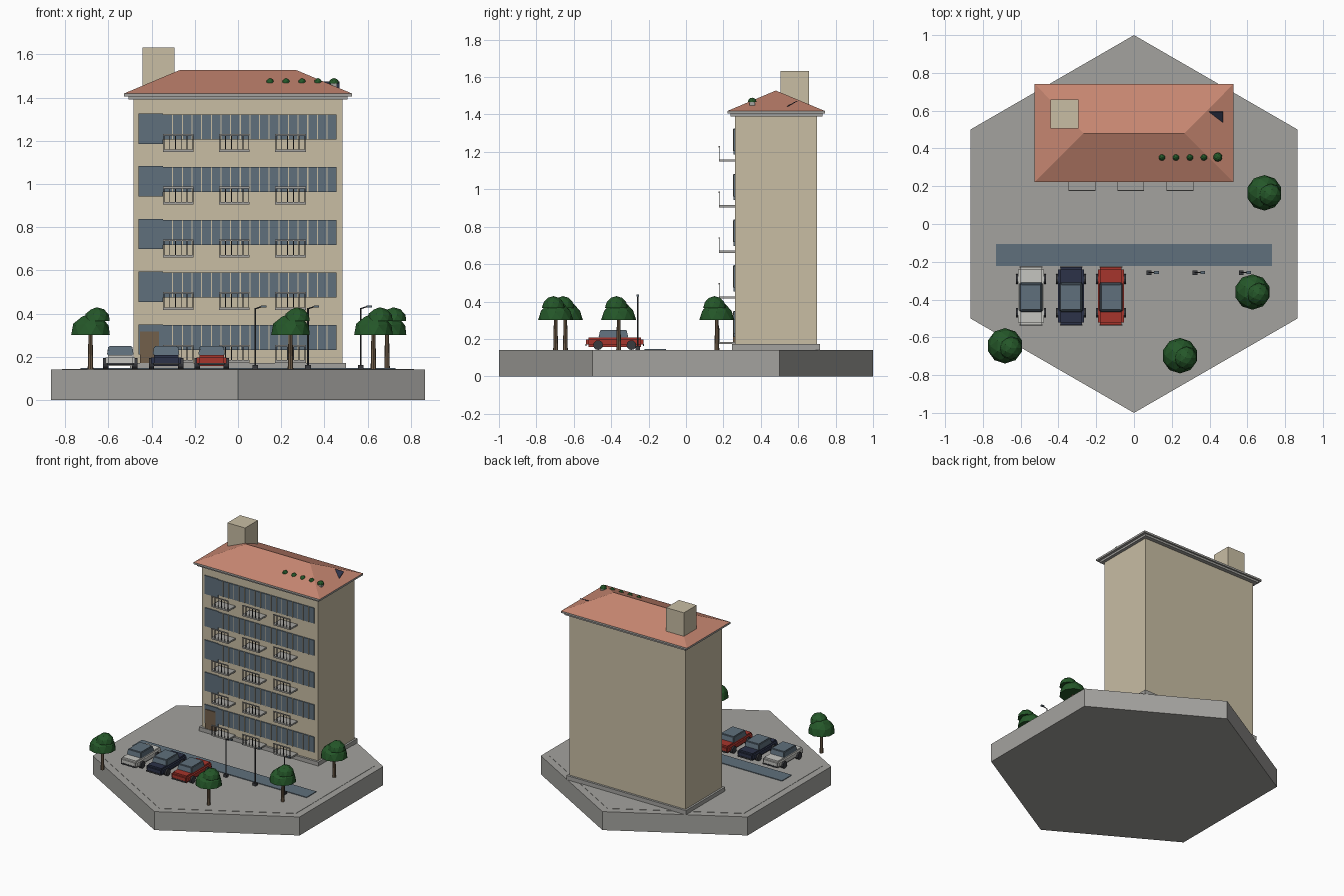
import bpy, bmesh, math
from mathutils import Matrix, Vector

if "Cube" in bpy.data.objects:
    bpy.data.objects.remove(bpy.data.objects["Cube"])


def mat(name, r, g, b):
    m = bpy.data.materials.new(name)
    m.diffuse_color = (r, g, b, 1)
    m.use_nodes = True
    m.node_tree.nodes["Principled BSDF"].inputs["Base Color"].default_value = m.diffuse_color
    return m


WALL = mat("beige plaster", .58, .51, .37)
GREY = mat("concrete grey", .37, .365, .345)
ROOF = mat("terracotta", .57, .24, .165)
GLASS = mat("blue grey glass", .115, .16, .2)
DARK = mat("charcoal", .04, .042, .048)
RED = mat("car red", .38, .035, .025)
NAVY = mat("navy", .025, .032, .065)
WHITE = mat("pale paint", .56, .56, .53)
GREEN = mat("leaf green", .018, .095, .022)
BROWN = mat("wood brown", .17, .115, .07)


def finish(bm, name, m, smooth=False):
    bmesh.ops.recalc_face_normals(bm, faces=bm.faces)
    me = bpy.data.meshes.new(name)
    bm.to_mesh(me)
    bm.free()
    me.materials.append(m)
    if smooth:
        me.shade_smooth()
    ob = bpy.data.objects.new(name, me)
    bpy.context.collection.objects.link(ob)
    return ob


def add_box(bm, x0, x1, y0, y1, z0, z1, taper=(1, 1)):
    """Box from its limits; taper scales the top face."""
    cx, cy = (x0 + x1) / 2, (y0 + y1) / 2
    vs = bmesh.ops.create_cube(bm, size=1)["verts"]
    for v in vs:
        tx, ty = taper if v.co.z > 0 else (1, 1)
        v.co = (cx + v.co.x * (x1 - x0) * tx, cy + v.co.y * (y1 - y0) * ty,
                z1 if v.co.z > 0 else z0)


def box(name, m, *lim, taper=(1, 1), bevel=0):
    bm = bmesh.new()
    add_box(bm, *lim, taper=taper)
    if bevel:
        bmesh.ops.bevel(bm, geom=bm.edges[:], offset=bevel, segments=2, affect='EDGES')
    return finish(bm, name, m)


def add_cone(bm, r0, r1, a, b, n):
    a, b = Vector(a), Vector(b)
    rot = (b - a).to_track_quat('Z', 'Y').to_matrix().to_4x4()
    bmesh.ops.create_cone(bm, cap_ends=True, segments=n, radius1=r0, radius2=r1,
                          depth=(b - a).length,
                          matrix=Matrix.Translation((a + b) / 2) @ rot)


def dome(name, x, y, z, r, h):
    """Low-poly half sphere with a flat underside."""
    bm = bmesh.new()
    bmesh.ops.create_icosphere(bm, subdivisions=2, radius=1)
    bmesh.ops.bisect_plane(bm, geom=bm.verts[:] + bm.edges[:] + bm.faces[:],
                           plane_co=(0, 0, 0), plane_no=(0, 0, 1), clear_inner=True)
    bmesh.ops.holes_fill(bm, edges=[e for e in bm.edges if e.is_boundary])
    for v in bm.verts:
        v.co = (x + v.co.x * r, y + v.co.y * r, z + v.co.z * h)
    return finish(bm, name, GREEN)


# Hexagonal ground slab with a thin paving layer
def hexagon(name, r, z0, z1):
    bm = bmesh.new()
    ring = [(r * math.sin(i * math.pi / 3), r * math.cos(i * math.pi / 3), z0) for i in range(6)]
    f = bm.faces.new([bm.verts.new(p) for p in ring])
    top = bmesh.ops.extrude_face_region(bm, geom=[f])["geom"]
    for v in top:
        if isinstance(v, bmesh.types.BMVert):
            v.co.z = z1
    finish(bm, name, GREY)


hexagon("ground_slab", 1, 0, .14)
hexagon("paving", .94, .139, .142)
box("blue_lane", GLASS, -.73, .73, -.222, -.106, .14, .147)

# Building body
box("plinth", GREY, -.5, .5, .246, .716, .14, .172)
box("walls", WALL, -.485, .485, .262, .7, .17, 1.395)
box("cornice", GREY, -.508, .508, .238, .73, 1.39, 1.405)
box("eaves", GREY, -.527, .527, .222, .742, 1.405, 1.419)
box("chimney", WALL, -.443, -.295, .506, .658, 1.43, 1.632)

# Hipped roof
bm = bmesh.new()
c = [bm.verts.new(p) for p in ((-.527, .222, 1.419), (.527, .222, 1.419),
                               (.527, .742, 1.419), (-.527, .742, 1.419))]
a, b = bm.verts.new((-.268, .48, 1.528)), bm.verts.new((.268, .48, 1.528))
for f in ((c[0], c[1], b, a), (c[1], c[2], b), (c[2], c[3], a, b), (c[3], c[0], a), c):
    bm.faces.new(f)
finish(bm, "hipped_roof", ROOF)

# Roof planters and a tilted panel
for i in range(5):
    x, r = .148 + i * .074, .024 if i == 4 else .019
    box("planter", GREY, x - .015, x + .015, .339, .369, 1.44, 1.468)
    dome("planter_bush", x, .354, 1.466, r, .024)
panel = box("roof_panel", NAVY, .38, .47, -.05, .05, -.004, 0)
panel.rotation_euler.x = math.atan(.55)
panel.location = (0, .55, 1.45)

# Window bands, mullions and balconies on each floor
for i in range(5):
    d = .244 * i
    box("window_band", GLASS, -.347, .457, .255, .263, .23 + d, .346 + d)
    box("stair_window", GLASS, -.46, -.347, .255, .263, .21 + d, .35 + d)
    bm = bmesh.new()
    for k in range(1, 18):
        x = -.347 + k * .804 / 18
        add_box(bm, x - .0025, x + .0025, .251, .263, .23 + d, .346 + d)
    finish(bm, "mullions", WALL)
    for x in (-.347, -.088, .172):
        z = .178 + d
        box("balcony_floor", GREY, x, x + .142, .176, .264, z - .006, z + .006)
        bm = bmesh.new()
        for k in range(6):
            px = x + .004 + k * .0268
            add_box(bm, px - .002, px + .002, .176, .18, z, z + .073)
        finish(bm, "balcony_bars", DARK)
        box("balcony_rail", GREY, x, x + .142, .175, .181, z + .07, z + .077)
box("door", BROWN, -.453, -.365, .25, .263, .17, .317)

# Parked cars
for x, paint in ((-.545, WHITE), (-.333, NAVY), (-.122, RED)):
    box("car_body", paint, x - .069, x + .069, -.534, -.228, .157, .209, bevel=.012)
    box("car_cabin", GLASS, x - .062, x + .062, -.468, -.308, .205, .249,
        taper=(.9, .88), bevel=.005)
    for s in (-1, 1):
        box("car_bumper", DARK, x - .06, x + .06, -.381 + s * .153 - .003,
            -.381 + s * .153 + .003, .162, .172)
    bm = bmesh.new()
    for y in (-.47, -.292):
        for s in (-1, 1):
            add_cone(bm, .026, .026, (x + s * .055, y, .167), (x + s * .08, y, .167), 12)
    finish(bm, "car_wheels", DARK)

# Trees: trunk with two stacked domes
for x, y in ((.69, .165), (.627, -.36), (.243, -.697), (-.683, -.645)):
    bm = bmesh.new()
    add_cone(bm, .013, .009, (x, y, .14), (x, y, .32), 8)
    finish(bm, "tree_trunk", BROWN)
    dome("tree_crown", x, y, .3, .094, .1)
    dome("tree_top", x + .03, y - .012, .365, .062, .064)

# Street lamps
for x in (.08, .324, .568):
    bm = bmesh.new()
    add_box(bm, x - .013, x + .013, -.269, -.245, .14, .162)
    add_cone(bm, .004, .004, (x, -.257, .15), (x, -.257, .425), 8)
    add_cone(bm, .003, .003, (x, -.257, .422), (x + .035, -.257, .434), 6)
    finish(bm, "lamp_post", DARK)
    box("lamp_head", GLASS, x + .027, x + .052, -.264, -.25, .428, .437)
